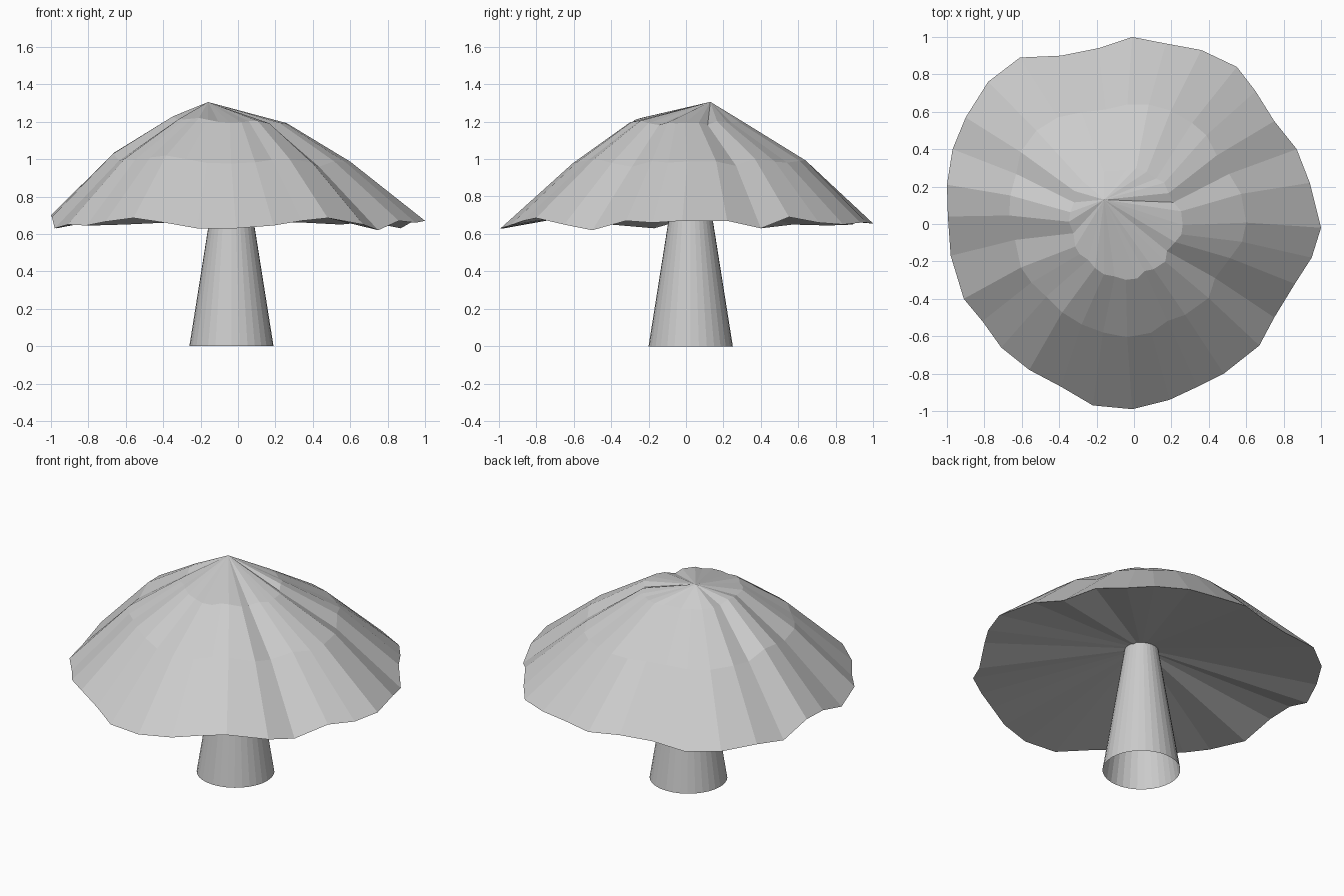
import bpy, bmesh, math

if "Cube" in bpy.data.objects:
    bpy.data.objects.remove(bpy.data.objects["Cube"])

CX, CY = -0.035, 0.025  # stem axis

# Wavy rim of the cap, anticlockwise from the right
RIM = [(1.0, -.02, .67), (.94, .22, .67), (.87, .40, .63), (.75, .55, .69),
       (.65, .71, .66), (.55, .84, .65), (.36, .93, .66), (.17, .965, .66),
       (-.01, 1.0, .655), (-.19, .94, .66), (-.39, .90, .66), (-.61, .89, .65),
       (-.78, .76, .645), (-.90, .57, .65), (-.97, .40, .63), (-1.0, .21, .70),
       (-.995, .04, .69), (-.98, -.17, .63), (-.91, -.40, .65), (-.81, -.52, .645),
       (-.71, -.66, .665), (-.56, -.78, .685), (-.39, -.87, .66), (-.22, -.97, .63),
       (-.01, -.99, .63), (.19, -.94, .645), (.34, -.87, .67), (.48, -.80, .685),
       (.67, -.65, .65), (.75, -.50, .62), (.86, -.32, .67), (.95, -.18, .66)]
N = len(RIM)


def finish(name, bm):
    bmesh.ops.recalc_face_normals(bm, faces=bm.faces)
    me = bpy.data.meshes.new(name)
    bm.to_mesh(me)
    bm.free()
    ob = bpy.data.objects.new(name, me)
    bpy.context.collection.objects.link(ob)
    return ob


def bridge(bm, a, b):
    for i in range(len(a)):
        j = (i + 1) % len(a)
        bm.faces.new((a[i], a[j], b[j], b[i]))


def fan(bm, ring, centre):
    c = bm.verts.new(centre)
    for i in range(len(ring)):
        bm.faces.new((ring[i], ring[(i + 1) % len(ring)], c))


# Cap: rim, two shrunken uneven rings, off-centre peak, hollow underside
bm = bmesh.new()
rim = [bm.verts.new(p) for p in RIM]


def inner_ring(k, ox, oy, z, wobble):
    ring = []
    for i, (x, y, rz) in enumerate(RIM):
        s = k * (1 + wobble * math.sin(i * 2.1))
        ring.append(bm.verts.new((ox + s * x, oy + s * y,
                                  z - 0.015 * x + (rz - 0.655) * k)))
    return ring


mid = inner_ring(0.63, -0.03, 0.02, 0.992, 0.02)
top = inner_ring(0.30, -0.04, 0.0, 1.203, 0.04)
bridge(bm, rim, mid)
bridge(bm, mid, top)
fan(bm, top, (-0.16, 0.13, 1.305))
fan(bm, rim, (CX, CY, 0.81))
finish("mushroom_cap", bm)

# Stem: tapered tube, open at the bottom
bm = bmesh.new()
rings = [[bm.verts.new((CX + r * math.cos(math.tau * i / N),
                        CY + r * math.sin(math.tau * i / N), z)) for i in range(N)]
         for r, z in ((0.225, 0), (0.098, 0.80))]
bridge(bm, *rings)
finish("mushroom_stem", bm)
